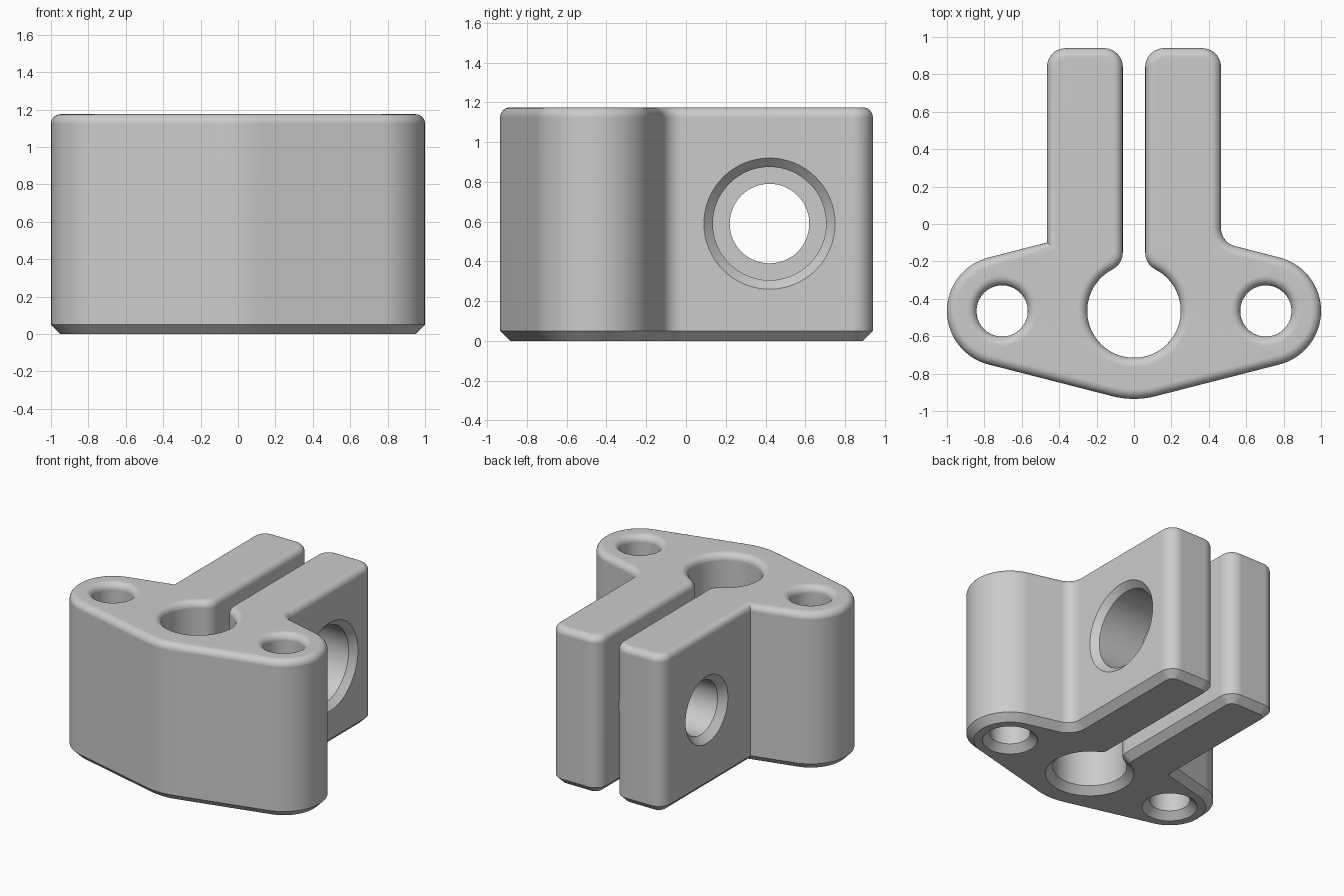
import bpy, bmesh, math
from mathutils import Vector

if "Cube" in bpy.data.objects:
    bpy.data.objects.remove(bpy.data.objects["Cube"])

HEIGHT, EDGE = 1.175, 0.05
HUB_Y, BOSS_X = -0.465, 0.705
HUB_R, BOSS_R, BORE_R, BOLT_R = 0.47, 0.295, 0.25, 0.137
ARM_OUT, ARM_IN, ARM_END, CORNER = 0.465, 0.06, 0.94, 0.1


def arc(cx, cy, r, a0, a1, n):
    """Points along an arc, angles in degrees."""
    angles = [math.radians(a0 + (a1 - a0) * i / n) for i in range(n + 1)]
    return [Vector((cx + r * math.cos(a), cy + r * math.sin(a))) for a in angles]


def half_outline(filleted):
    """Right half, from the front tip round to the bottom of the centre bore."""
    tilt = math.asin((HUB_R - BOSS_R) / BOSS_X)
    deg = math.degrees(tilt)
    pts = arc(0, HUB_Y, HUB_R, -90, -90 + deg, 6)
    pts += arc(BOSS_X, HUB_Y, BOSS_R, deg - 90, 90 - deg, 32)
    # junction between the flange and the clamp arm
    f = CORNER if filleted else 0
    fx = ARM_OUT + f
    fy = HUB_Y + (BOSS_R + f + (BOSS_X - fx) * math.sin(tilt)) / math.cos(tilt)
    pts += arc(fx, fy, f, 270 - deg, 180, 10) if filleted else [Vector((fx, fy))]
    # clamp arm end
    pts += arc(ARM_OUT - CORNER, ARM_END - CORNER, CORNER, 0, 90, 10)
    pts += arc(ARM_IN + CORNER, ARM_END - CORNER, CORNER, 90, 180, 10)
    # slot opening into the centre bore
    sx = ARM_IN + CORNER
    rise = math.sqrt((BORE_R + CORNER) ** 2 - sx ** 2)
    a = math.degrees(math.atan2(rise, sx))
    pts += arc(sx, HUB_Y + rise, CORNER, 180, 180 + a, 8)
    pts += arc(0, HUB_Y, BORE_R, a, -90, 28)[1:]
    return pts


def inset(loop, d):
    """Shift a loop towards the material on its left side."""
    out = []
    for i, p in enumerate(loop):
        d1 = (p - loop[i - 1]).normalized()
        d2 = (loop[(i + 1) % len(loop)] - p).normalized()
        n1, n2 = Vector((-d1.y, d1.x)), Vector((-d2.y, d2.x))
        out.append(p + (n1 + n2) * (d / (1 + n1.dot(n2))))
    return out


def add_object(name, bm):
    bmesh.ops.recalc_face_normals(bm, faces=bm.faces)
    mesh = bpy.data.meshes.new(name)
    bm.to_mesh(mesh)
    bm.free()
    obj = bpy.data.objects.new(name, mesh)
    bpy.context.collection.objects.link(obj)
    return obj


def bridge(bm, a, b):
    for i in range(len(a)):
        j = (i + 1) % len(a)
        bm.faces.new((a[i], a[j], b[j], b[i]))


# outline with keyhole slot, plus the two bolt holes
left = [Vector((-p.x, p.y)) for p in half_outline(False)][1:-1]
loops = [half_outline(True) + left[::-1]]
loops += [arc(s * BOSS_X, HUB_Y, BOLT_R, 360, 0, 40)[:-1] for s in (-1, 1)]

# height levels: chamfered bottom, straight wall, rounded top
levels = [(0, EDGE), (EDGE, 0)]
for i in range(7):
    t = math.radians(15 * i)
    levels.append((HEIGHT - EDGE + EDGE * math.sin(t), EDGE * (1 - math.cos(t))))

bm = bmesh.new()
caps = ([], [])
for loop in loops:
    rings = [[bm.verts.new((p.x, p.y, z)) for p in inset(loop, d)] for z, d in levels]
    for a, b in zip(rings, rings[1:]):
        bridge(bm, a, b)
    for cap, ring in zip(caps, (rings[0], rings[-1])):
        cap += [bm.edges.get((ring[i - 1], ring[i])) for i in range(len(ring))]
for cap in caps:
    bmesh.ops.triangle_fill(bm, edges=cap, use_beauty=True, use_dissolve=False)
body = add_object("clamp_body", bm)

# stepped cross bore with chamfered mouths, turned about the x axis
bm = bmesh.new()
profile = [(-0.6, 0.385), (-0.415, 0.2), (0, 0.2), (0, 0.285), (0.42, 0.285), (0.6, 0.465)]
rings = [[bm.verts.new((x, 0.42 + p.x, 0.59 + p.y)) for p in arc(0, 0, r, 0, 360, 64)[:-1]]
         for x, r in profile]
for a, b in zip(rings, rings[1:]):
    bridge(bm, a, b)
bm.faces.new(rings[0])
bm.faces.new(rings[-1])
cutter = add_object("cross_bore_cutter", bm)
cutter.hide_render = True

bpy.context.view_layer.objects.active = body
body.select_set(True)
cut = body.modifiers.new("cross_bore", 'BOOLEAN')
cut.operation, cut.solver, cut.object = 'DIFFERENCE', 'EXACT', cutter
bpy.ops.object.modifier_apply(modifier=cut.name)
bpy.data.objects.remove(cutter)

# finish
grey = bpy.data.materials.new("light_grey")
grey.diffuse_color = (0.6, 0.6, 0.6, 1)
grey.use_nodes = True
grey.node_tree.nodes["Principled BSDF"].inputs["Base Color"].default_value = grey.diffuse_color
body.data.materials.clear()
body.data.materials.append(grey)
bpy.ops.object.shade_smooth_by_angle(angle=math.radians(30))
weighted = body.modifiers.new("flat_faces", 'WEIGHTED_NORMAL')
weighted.keep_sharp = True
